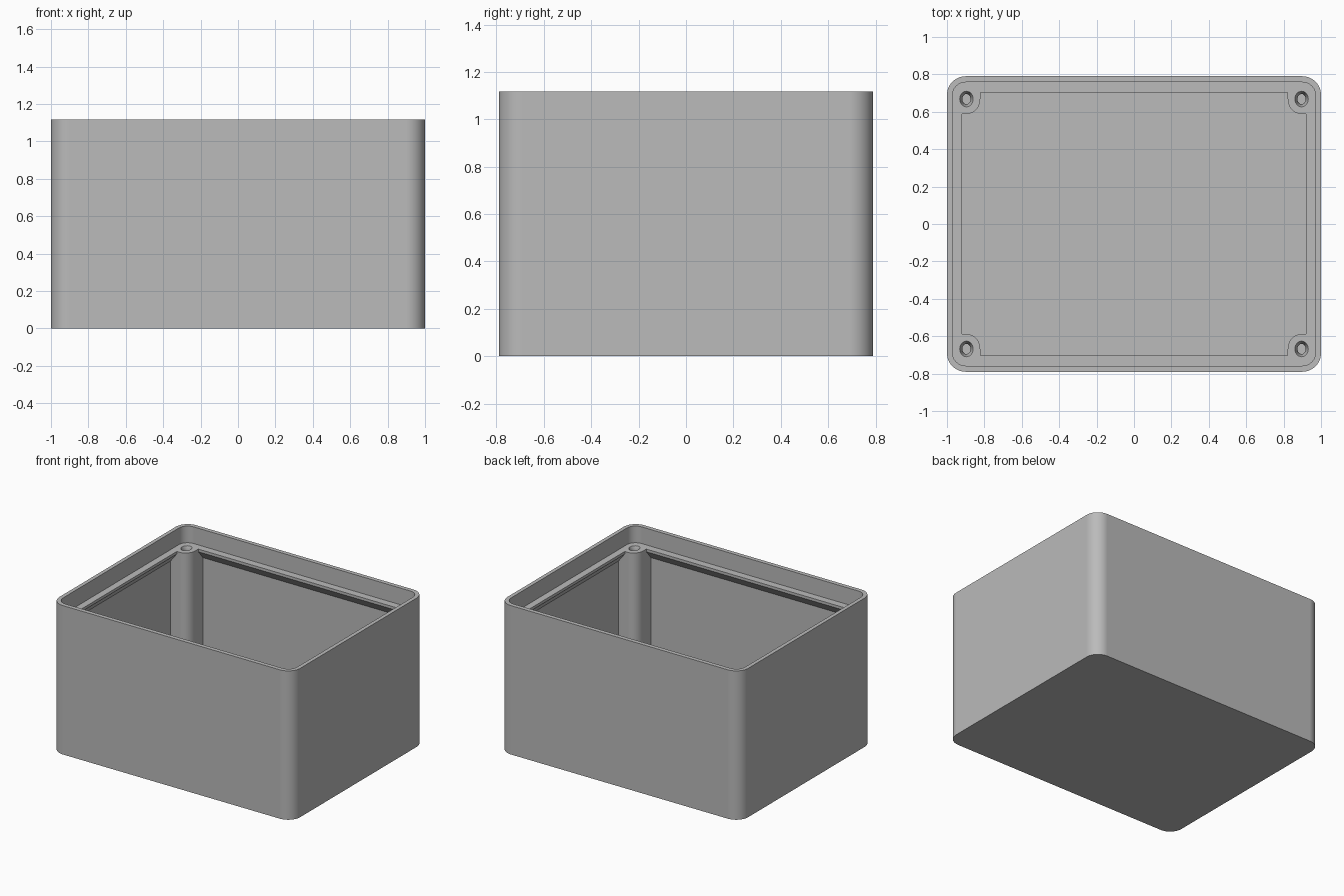
import bpy, bmesh, math

if "Cube" in bpy.data.objects:
    bpy.data.objects.remove(bpy.data.objects["Cube"])

HX, HY, H = 1.0, 0.79, 1.117       # outer half sizes and height
WX, WY = 0.971, 0.758              # inner wall half sizes
LX, LY, LEDGE = 0.92, 0.703, 0.992  # ledge opening and its height
CX, CY = 0.896, 0.668              # screw post centres
PX, PY = 0.074, 0.08               # post radii
FLOOR = 0.04
QUADRANTS = ((1, 1), (-1, 1), (-1, -1), (1, -1))

grey = bpy.data.materials.new("mid grey")
grey.diffuse_color = (0.495, 0.495, 0.495, 1)
grey.use_nodes = True
grey.node_tree.nodes["Principled BSDF"].inputs["Base Color"].default_value = grey.diffuse_color


def four_corners(corner):
    """Mirror the points of one corner into a counter-clockwise outline."""
    pts = []
    for sx, sy in QUADRANTS:
        c = [(sx * x, sy * y) for x, y in corner]
        pts += c if sx * sy > 0 else c[::-1]
    return pts


def arc(cx, cy, rx, ry, a0, a1, n):
    return [(cx + rx * math.cos(math.radians(a0 + (a1 - a0) * i / n)),
             cy + ry * math.sin(math.radians(a0 + (a1 - a0) * i / n)))
            for i in range(n + 1)]


def rounded(hx, hy, r):
    return four_corners(arc(hx - r, hy - r, r, r, 0, 90, 12))


def cavity_outline(hx, hy):
    """Rectangle with a round post left standing in each corner."""
    return four_corners([(hx, CY - PY)] + arc(CX, CY, PX, PY, 270, 180, 12)
                        + [(CX - PX, hy)])


def loft(name, sections):
    """Closed solid through (outline, z) sections."""
    bm = bmesh.new()
    rings = [[bm.verts.new((x, y, z)) for x, y in pts] for pts, z in sections]
    n = len(rings[0])
    for a, b in zip(rings, rings[1:]):
        for i in range(n):
            j = (i + 1) % n
            bm.faces.new((a[i], a[j], b[j], b[i]))
    bm.faces.new(rings[0][::-1])
    bm.faces.new(rings[-1])
    bmesh.ops.recalc_face_normals(bm, faces=bm.faces[:])
    me = bpy.data.meshes.new(name)
    bm.to_mesh(me)
    bm.free()
    me.materials.append(grey)
    ob = bpy.data.objects.new(name, me)
    bpy.context.collection.objects.link(ob)
    return ob


# Outer shell
box = loft("enclosure_box", [(rounded(HX, HY, 0.1), 0), (rounded(HX, HY, 0.1), H)])

# Lid recess, and the inner cavity with its chamfered ledge
cutters = [
    loft("recess_cutter", [(rounded(WX, WY, 0.071), LEDGE),
                           (rounded(WX, WY, 0.071), H + 0.1)]),
    loft("cavity_cutter", [(cavity_outline(WX, WY), FLOOR),
                           (cavity_outline(WX, WY), LEDGE - 0.085),
                           (cavity_outline(LX, LY), LEDGE - 0.02),
                           (cavity_outline(LX, LY), LEDGE + 0.05)]),
]

# Countersunk screw holes in the posts
for sx, sy in QUADRANTS:
    def ring(rx, ry):
        return arc(sx * CX, sy * CY, rx, ry, 0, 360, 24)[:-1]
    cutters.append(loft("screw_hole_cutter", [
        (ring(0.022, 0.027), LEDGE - 0.5), (ring(0.022, 0.027), LEDGE - 0.035),
        (ring(0.036, 0.042), LEDGE), (ring(0.036, 0.042), LEDGE + 0.05)]))

for c in cutters:
    c.hide_render = True
    mod = box.modifiers.new(c.name, 'BOOLEAN')
    mod.operation, mod.solver, mod.object = 'DIFFERENCE', 'EXACT', c

# Bake the cuts and drop the cutters
bpy.context.view_layer.update()
deps = bpy.context.evaluated_depsgraph_get()
baked = bpy.data.meshes.new_from_object(box.evaluated_get(deps))
box.modifiers.clear()
box.data = baked
for c in cutters:
    bpy.data.objects.remove(c)

# Smooth the rounded corners while the large walls stay flat
bpy.ops.object.select_all(action='DESELECT')
box.select_set(True)
bpy.context.view_layer.objects.active = box
bpy.ops.object.shade_smooth_by_angle(angle=math.radians(30))
weighted = box.modifiers.new("flat_walls", 'WEIGHTED_NORMAL')
weighted.keep_sharp = True
